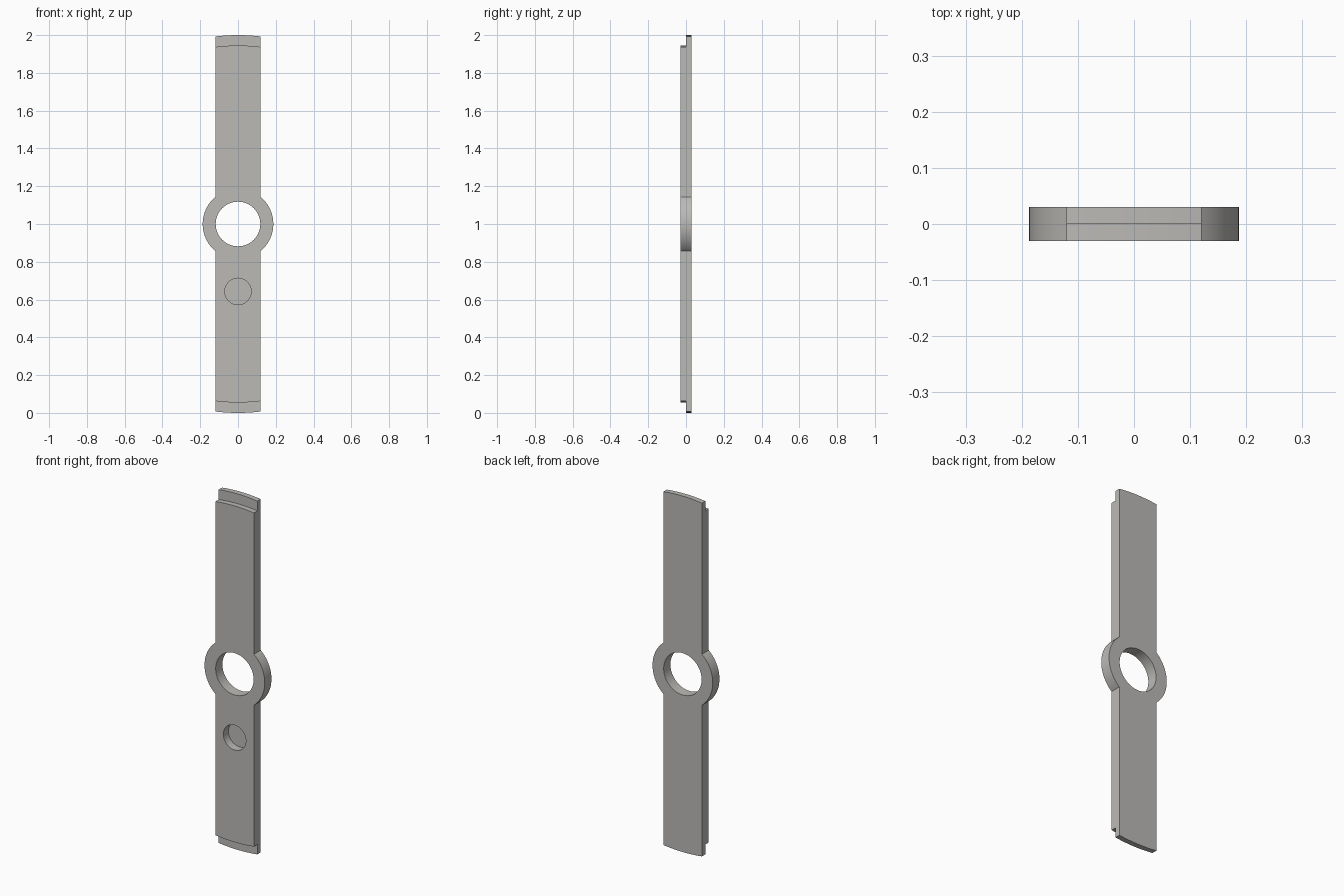
import bpy, bmesh
from math import sin, cos, asin, acos, pi

if "Cube" in bpy.data.objects:
    bpy.data.objects.remove(bpy.data.objects["Cube"])

HALF_W, HALF_T = 0.12, 0.03      # bar half width and half thickness
END_R, STEP_R = 1.0, 0.945       # end arc radii, back and front layer
RING_R, BORE_R = 0.187, 0.118    # centre ring
MID = 1.0

grey = bpy.data.materials.new("warm_grey")
grey.use_nodes = True
grey.diffuse_color = (0.5, 0.49, 0.47, 1)
grey.node_tree.nodes["Principled BSDF"].inputs["Base Color"].default_value = grey.diffuse_color


def arc(radius, start, end, steps, z=MID):
    """Points on an arc in the xz plane."""
    angles = [start + (end - start) * i / steps for i in range(steps + 1)]
    return [(radius * cos(a), z + radius * sin(a)) for a in angles]


def extrude(name, outline, y0, y1):
    """Solid made from an xz outline between two depths."""
    bm = bmesh.new()
    face = bm.faces.new([bm.verts.new((x, y0, z)) for x, z in outline])
    moved = bmesh.ops.extrude_face_region(bm, geom=[face])["geom"]
    verts = [v for v in moved if isinstance(v, bmesh.types.BMVert)]
    bmesh.ops.translate(bm, verts=verts, vec=(0, y1 - y0, 0))
    bmesh.ops.recalc_face_normals(bm, faces=bm.faces)
    mesh = bpy.data.meshes.new(name)
    bm.to_mesh(mesh)
    bm.free()
    mesh.materials.append(grey)
    obj = bpy.data.objects.new(name, mesh)
    bpy.context.collection.objects.link(obj)
    return obj


def cut(target, cutter):
    """Subtract the cutter, then discard it."""
    cutter.hide_render = True
    mod = target.modifiers.new("cut", 'BOOLEAN')
    mod.operation, mod.solver, mod.object = 'DIFFERENCE', 'EXACT', cutter
    bpy.ops.object.modifier_apply(modifier=mod.name)
    bpy.data.objects.remove(cutter)


# Bar with rounded ends and a ring bulging out at its middle
end = asin(HALF_W / END_R)
side = acos(HALF_W / RING_R)
outline = (arc(END_R, pi / 2 - end, pi / 2 + end, 16)
           + arc(RING_R, pi - side, pi + side, 32)
           + arc(END_R, 1.5 * pi - end, 1.5 * pi + end, 16)
           + arc(RING_R, -side, side, 32))
bar = extrude("pivot_bar", outline, -HALF_T, HALF_T)
bpy.context.view_layer.objects.active = bar
bar.select_set(True)

# Centre bore and blind hole below it
cut(bar, extrude("bore_cutter", arc(BORE_R, 0, 2 * pi, 64)[:-1], -0.1, 0.1))
cut(bar, extrude("blind_hole_cutter", arc(0.07, 0, 2 * pi, 48, 0.643)[:-1], -0.1, 0.015))

# Stepped lips at both ends of the front layer
reach = asin(0.2 / STEP_R)
for middle, limit in ((pi / 2, 2.1), (1.5 * pi, -0.1)):
    edge = arc(STEP_R, middle - reach, middle + reach, 26)
    corners = [(edge[-1][0], limit), (edge[0][0], limit)]
    cut(bar, extrude("lip_cutter", edge + corners, -0.1, 0))

bpy.ops.object.shade_smooth_by_angle()
